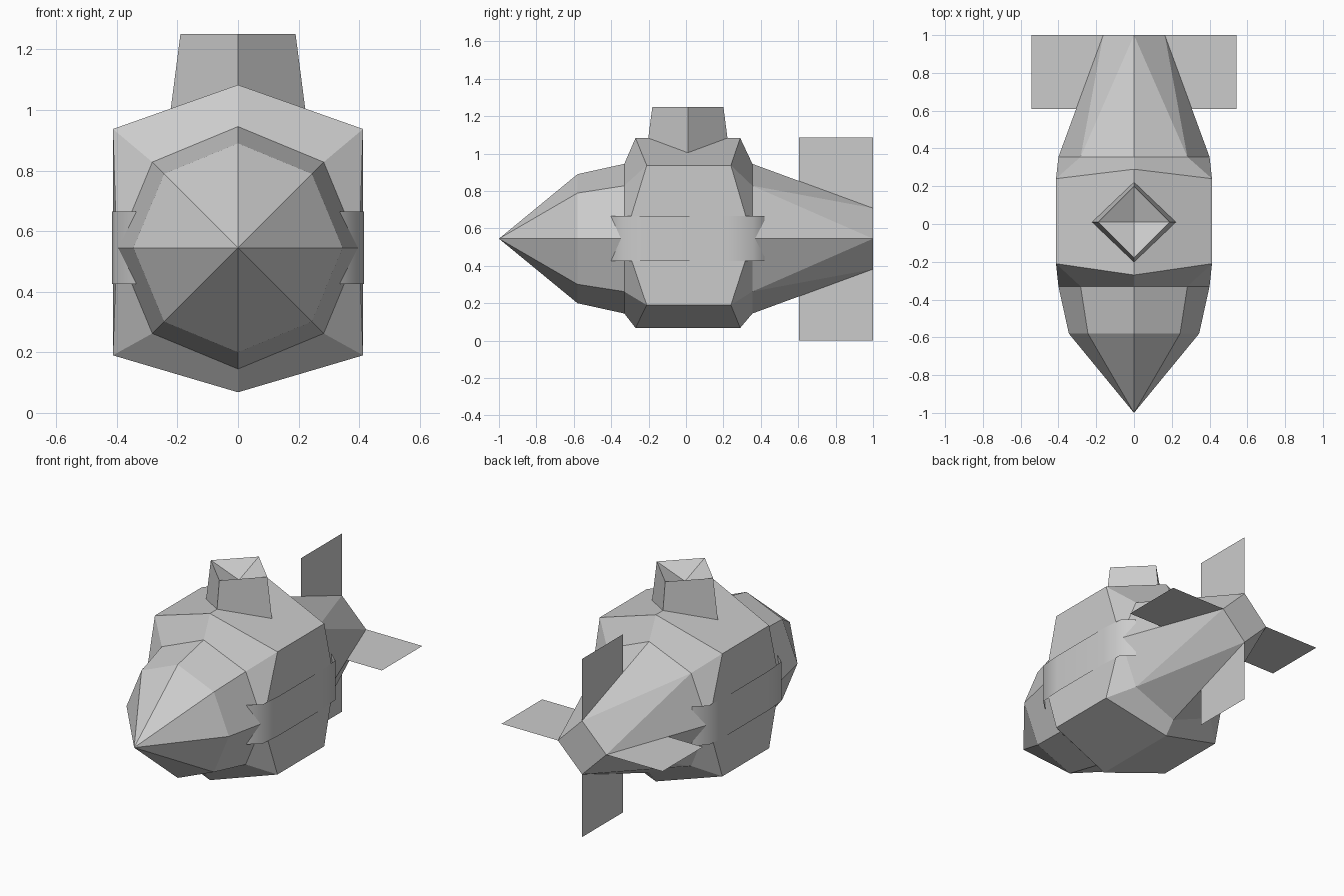
import bpy, bmesh, math

if "Cube" in bpy.data.objects:
    bpy.data.objects.remove(bpy.data.objects["Cube"])

AXIS_Z = 0.545

grey = bpy.data.materials.new("hull_grey")
grey.diffuse_color = (0.6, 0.6, 0.6, 1)
grey.use_nodes = True
grey.node_tree.nodes["Principled BSDF"].inputs["Base Color"].default_value = grey.diffuse_color


def make(name, verts, faces, mirror=False, recalc=True, smooth=False):
    mesh = bpy.data.meshes.new(name)
    mesh.from_pydata(verts, [], faces)
    if recalc:
        bm = bmesh.new()
        bm.from_mesh(mesh)
        bmesh.ops.recalc_face_normals(bm, faces=bm.faces)
        bm.to_mesh(mesh)
        bm.free()
    for p in mesh.polygons:
        p.use_smooth = smooth
    mesh.materials.append(grey)
    ob = bpy.data.objects.new(name, mesh)
    bpy.context.collection.objects.link(ob)
    if mirror:
        m = ob.modifiers.new("mirror", 'MIRROR')
        m.use_clip = True
        m.merge_threshold = 0.0005
    return ob


# Hull, right half: half rings running from top to bottom
verts, faces = [], []


def ring(points):
    start = len(verts)
    verts.extend(points)
    return list(range(start, len(verts)))


def half_ring(y, r, sides):
    n = sides // 2
    return ring([(r * math.sin(math.pi * k / n) if 0 < k < n else 0, y,
                  AXIS_Z + r * math.cos(math.pi * k / n)) for k in range(n + 1)])


def collar_ring(y_mid, y_corner):
    return ring([(0, y_mid, 1.083), (0.413, y_corner, 0.937),
                 (0.413, y_corner, 0.19), (0, y_mid, 0.068)])


tip = ring([(0, -1, AXIS_Z)])[0]
nose = half_ring(-0.58, 0.345, 8)
front = half_ring(-0.33, 0.40, 8)
hex_front = collar_ring(-0.27, -0.21)
hex_back = collar_ring(0.29, 0.24)
back = half_ring(0.355, 0.40, 8)
tail = half_ring(1.0, 0.163, 4)

# nose cone and forward hull
for k in range(4):
    faces.append((tip, nose[k], nose[k + 1]))
    faces.append((nose[k], front[k], front[k + 1], nose[k + 1]))
# shoulders between octagonal hull and hexagonal collar
for o, h in ((front, hex_front), (back, hex_back)):
    faces += [(o[0], o[1], h[1], h[0]), (o[1], o[2], h[1]),
              (o[2], o[3], h[2]), (o[3], o[4], h[3], h[2])]
# collar roof, side and keel
faces += [(hex_front[0], hex_front[1], hex_back[1], hex_back[0]),
          (hex_front[1], front[2], hex_front[2], hex_back[2], back[2], hex_back[1]),
          (hex_front[2], hex_front[3], hex_back[3], hex_back[2])]
# tail cone: octagon down to diamond, with end cap
for i in range(2):
    a, b, c = back[2 * i:2 * i + 3]
    faces += [(a, b, tail[i]), (b, c, tail[i + 1]), (b, tail[i + 1], tail[i])]
faces.append(tuple(tail))
make("hull", verts, faces, mirror=True)

# Tower: tapered diamond with a sunken top
cy = 0.01


def diamond(r, z):
    return [(r, cy, z), (0, cy + r, z), (-r, cy, z), (0, cy - r, z)]


tv = diamond(0.225, 0.98) + diamond(0.19, 1.25) + [(0, cy, 1.18)]
tf = []
for i in range(4):
    j = (i + 1) % 4
    tf += [(i, j, j + 4, i + 4), (i + 4, j + 4, 8)]
make("tower", tv, tf, recalc=False)

# Tail fins: thin upright and level plates
make("upright_fin",
     [(0, 0.605, 0), (0, 1, 0), (0, 1, 1.085), (0, 0.605, 1.085)],
     [(0, 1, 2, 3)], recalc=False)
make("level_fin",
     [(-0.542, 0.61, AXIS_Z), (0.542, 0.61, AXIS_Z),
      (0.542, 1, AXIS_Z), (-0.542, 1, AXIS_Z)],
     [(0, 1, 2, 3)], recalc=False)

# Side bands: smooth ribbons wrapped round the flanks
path = [(0.336, -0.40), (0.405, -0.34), (0.416, -0.2),
        (0.416, 0.22), (0.405, 0.36), (0.336, 0.42)]
bv = [(x, y, z) for x, y in path for z in (0.425, 0.665)]
bf = [(2 * i, 2 * i + 2, 2 * i + 3, 2 * i + 1) for i in range(len(path) - 1)]
make("side_band", bv, bf, mirror=True, recalc=False, smooth=True)
